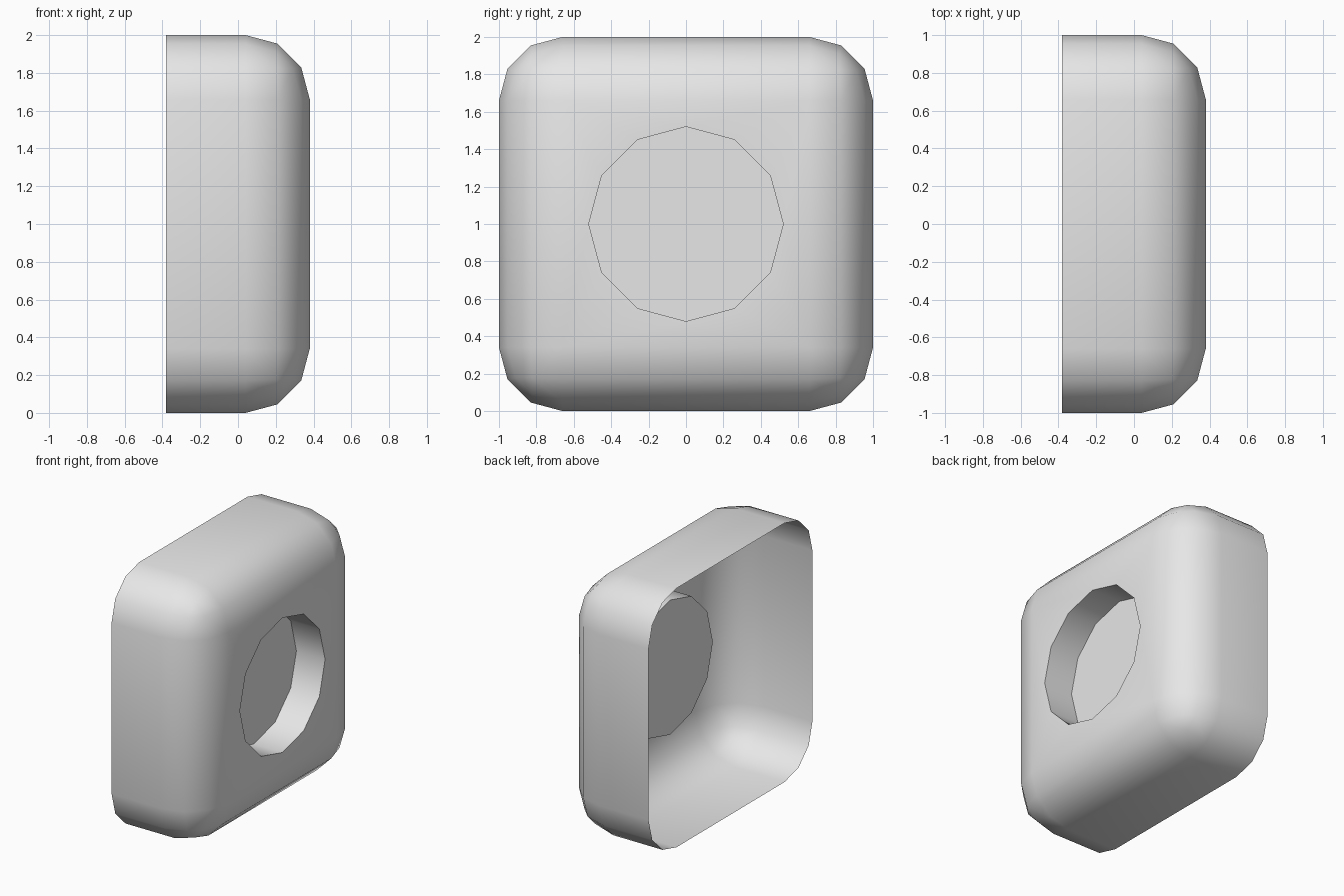
import bpy, bmesh, math
from mathutils import Matrix, Vector

cube = bpy.data.objects.get("Cube")
if cube:
    bpy.data.objects.remove(cube, do_unlink=True)

FRONT, BACK = 0.38, -0.38      # closed face and open rim along x
ROUND = 0.34                   # corner rounding
HOLE_R, HOLE_DEPTH = 0.52, 0.245

grey = bpy.data.materials.new("light grey")
grey.use_nodes = True
colour = (0.8, 0.8, 0.8, 1)
grey.diffuse_color = colour
grey.node_tree.nodes["Principled BSDF"].inputs["Base Color"].default_value = colour

# Rounded block, cut open at the back
bm = bmesh.new()
bmesh.ops.create_cube(bm, size=2, matrix=Matrix.Translation((FRONT - 1, 0, 1)))
bmesh.ops.bevel(bm, geom=bm.edges[:], offset=ROUND, segments=3, profile=0.5,
                affect='EDGES')
bmesh.ops.bisect_plane(bm, geom=bm.verts[:] + bm.edges[:] + bm.faces[:],
                       plane_co=(BACK, 0, 0), plane_no=(-1, 0, 0),
                       clear_outer=True)

# Replace the flat face with one that has a twelve-sided opening
face = max(bm.faces, key=lambda f: f.calc_center_median().x)
outline = face.edges[:]
bmesh.ops.delete(bm, geom=[face], context='FACES_ONLY')
place = Matrix.Translation((FRONT, 0, 1)) @ Matrix.Rotation(math.pi / 2, 4, 'Y')
ring = bmesh.ops.create_circle(bm, segments=12, radius=HOLE_R,
                               matrix=place)["verts"]
rim = list({e for v in ring for e in v.link_edges})
bmesh.ops.triangle_fill(bm, edges=outline + rim, use_beauty=True,
                        normal=Vector((1, 0, 0)))
# Remove any fill inside the opening
inside = [f for f in bm.faces if all(v in ring for v in f.verts)]
bmesh.ops.delete(bm, geom=inside, context='FACES_ONLY')

# Recess wall and floor
wall = bmesh.ops.extrude_edge_only(bm, edges=rim)["geom"]
floor_verts = [g for g in wall if isinstance(g, bmesh.types.BMVert)]
bmesh.ops.translate(bm, verts=floor_verts, vec=(-HOLE_DEPTH, 0, 0))
floor_edges = [g for g in wall if isinstance(g, bmesh.types.BMEdge)
               and all(v in floor_verts for v in g.verts)]
bmesh.ops.contextual_create(bm, geom=floor_edges)

bmesh.ops.recalc_face_normals(bm, faces=bm.faces[:])
bm.faces.ensure_lookup_table()
top = max(bm.faces, key=lambda f: f.calc_center_median().z)
if top.normal.z < 0:
    bmesh.ops.reverse_faces(bm, faces=bm.faces[:])

mesh = bpy.data.meshes.new("recessed_cover")
bm.to_mesh(mesh)
bm.free()
mesh.materials.append(grey)
cover = bpy.data.objects.new("recessed_cover", mesh)
bpy.context.collection.objects.link(cover)

# Smooth rounding, crisp recess edges
bpy.ops.object.select_all(action='DESELECT')
cover.select_set(True)
bpy.context.view_layer.objects.active = cover
bpy.ops.object.shade_smooth_by_angle(angle=math.radians(40))
